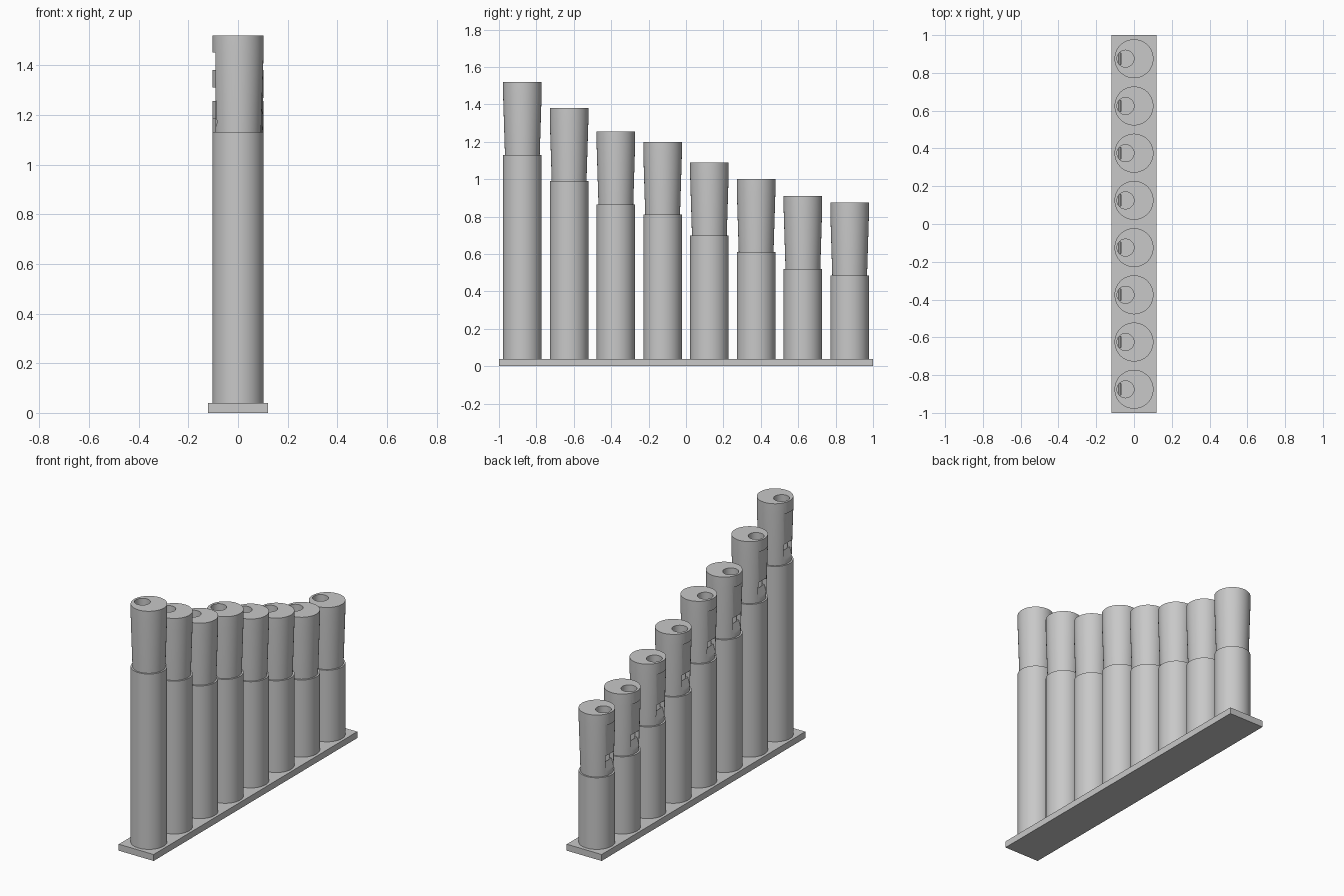
import bpy
import math

if "Cube" in bpy.data.objects:
    bpy.data.objects.remove(bpy.data.objects["Cube"])

TOPS = [1.52, 1.38, 1.255, 1.20, 1.09, 1.0, 0.91, 0.875]   # height of each whistle
BASE_H, R, HEAD = 0.04, 0.103, 0.39                        # plate height, pipe radius, head length

grey = bpy.data.materials.new("grey")
grey.diffuse_color = (0.58, 0.58, 0.58, 1)
grey.use_nodes = True
grey.node_tree.nodes["Principled BSDF"].inputs["Base Color"].default_value = grey.diffuse_color


def cylinder(name, r, z0, z1, x=0, y=0, sides=64):
    bpy.ops.mesh.primitive_cylinder_add(vertices=sides, radius=r, depth=z1 - z0,
                                        location=(x, y, (z0 + z1) / 2))
    ob = bpy.context.object
    ob.name = name
    return ob


def prism(name, outline, half_width):
    """Extrude an (x, z) outline along y."""
    n = len(outline)
    verts = [(x, s * half_width, z) for s in (-1, 1) for x, z in outline]
    faces = [list(range(n)), list(range(2 * n - 1, n - 1, -1))]
    faces += [[i, i + n, (i + 1) % n + n, (i + 1) % n] for i in range(n)]
    me = bpy.data.meshes.new(name)
    me.from_pydata(verts, [], faces)
    ob = bpy.data.objects.new(name, me)
    bpy.context.collection.objects.link(ob)
    bpy.ops.object.select_all(action='DESELECT')
    bpy.context.view_layer.objects.active = ob
    ob.select_set(True)
    bpy.ops.object.mode_set(mode='EDIT')
    bpy.ops.mesh.select_all(action='SELECT')
    bpy.ops.mesh.normals_make_consistent(inside=False)
    bpy.ops.object.mode_set(mode='OBJECT')
    return ob


def box(name, x0, x1, half_width, z0, z1):
    return prism(name, [(x0, z0), (x1, z0), (x1, z1), (x0, z1)], half_width)


def cut(target, cutter):
    mod = target.modifiers.new("cut", 'BOOLEAN')
    mod.operation, mod.solver, mod.object = 'DIFFERENCE', 'EXACT', cutter
    bpy.context.view_layer.objects.active = target
    bpy.ops.object.modifier_apply(modifier=mod.name)
    bpy.data.objects.remove(cutter)


def smooth(ob):
    bpy.ops.object.select_all(action='DESELECT')
    bpy.context.view_layer.objects.active = ob
    ob.select_set(True)
    bpy.ops.object.shade_smooth_by_angle(angle=math.radians(30))


# Base plate
base = box("base_plate", -0.12, 0.12, 1.0, 0, BASE_H)
base.data.materials.append(grey)

# Whistle head, top at z = 0: straight collar over a tapering body
N = 64
rings = [(0.093, -HEAD), (R, -0.07), (R, 0)]
verts = [(r * math.cos(2 * math.pi * i / N), r * math.sin(2 * math.pi * i / N), z)
         for r, z in rings for i in range(N)]
faces = [[k * N + i, k * N + (i + 1) % N, (k + 1) * N + (i + 1) % N, (k + 1) * N + i]
         for k in range(2) for i in range(N)]
faces += [list(range(N))[::-1], list(range(2 * N, 3 * N))]
head_mesh = bpy.data.meshes.new("whistle_head")
head_mesh.from_pydata(verts, [], faces)
head = bpy.data.objects.new("whistle_head", head_mesh)
bpy.context.collection.objects.link(head)

# Flat on the mouth side, blow hole, air slot, sounding chamber and mouth with sloped lip
cut(head, box("flat_cutter", -0.2, -0.091, 0.15, -0.5, -0.07))
cut(head, cylinder("blow_hole_cutter", 0.045, -0.13, 0.05, x=-0.045, sides=48))
cut(head, box("slot_cutter", -0.083, -0.068, 0.03, -0.28, -0.10))
cut(head, cylinder("chamber_cutter", 0.07, -0.375, -0.262, sides=48))
cut(head, prism("mouth_cutter", [(-0.2, -0.262), (-0.05, -0.262), (-0.05, -0.31),
                                 (-0.072, -0.31), (-0.092, -0.375), (-0.2, -0.375)], 0.04))
head.data.materials.clear()
head.data.materials.append(grey)
smooth(head)

# Row of pipes, each with its head
for i, top in enumerate(TOPS):
    y = -0.875 + 0.25 * i
    pipe = cylinder(f"pipe_{i + 1}", R, BASE_H, top - HEAD, y=y)
    pipe.data.materials.append(grey)
    smooth(pipe)
    part = head if i == 0 else head.copy()
    if i:
        bpy.context.collection.objects.link(part)
    part.name = f"whistle_head_{i + 1}"
    part.location = (0, y, top)
